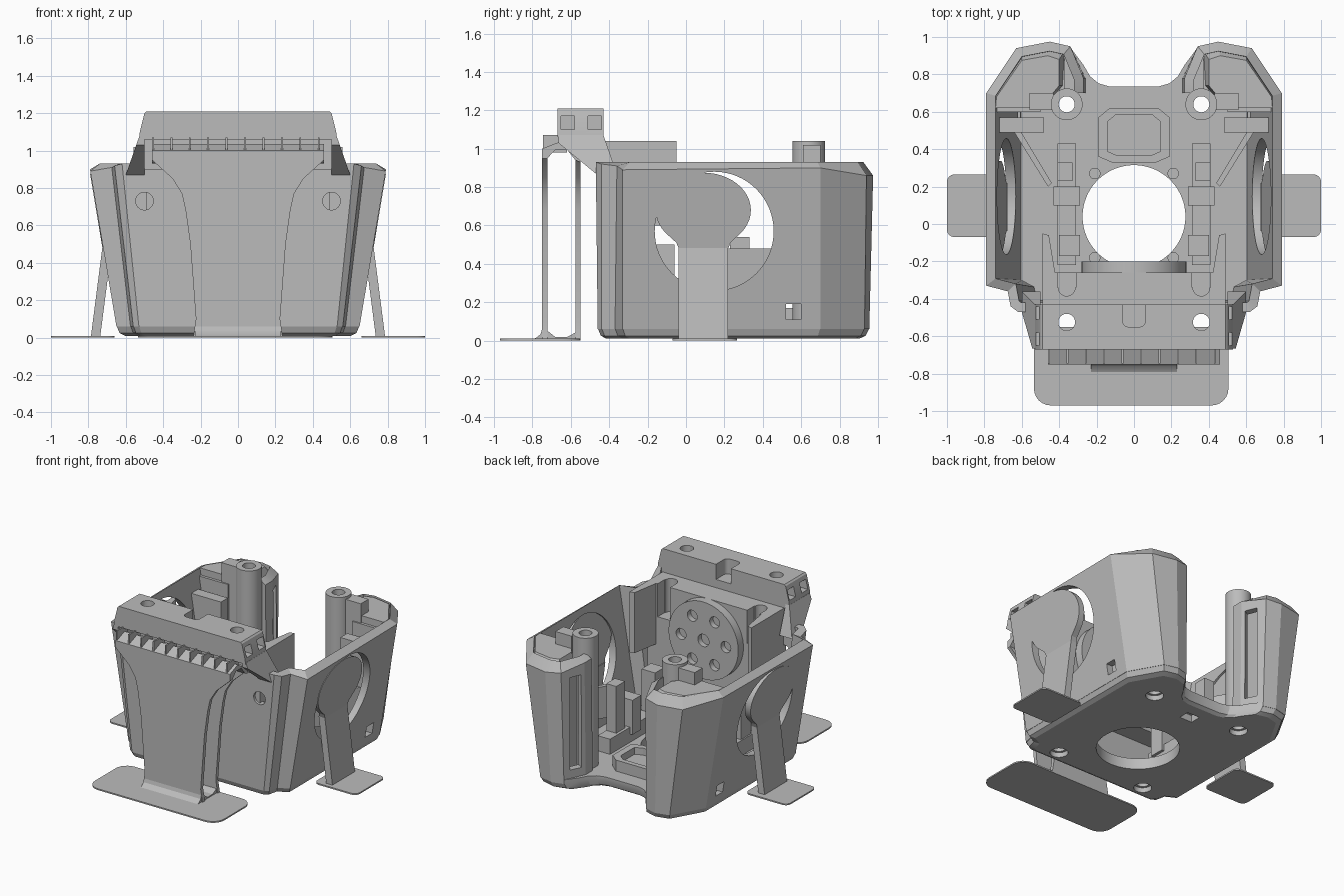
import bpy, bmesh, math
from mathutils import Vector

if "Cube" in bpy.data.objects:
    bpy.data.objects.remove(bpy.data.objects["Cube"])

grey = bpy.data.materials.new("plain grey")
grey.diffuse_color = (0.5, 0.5, 0.5, 1)
grey.use_nodes = True
grey.node_tree.nodes["Principled BSDF"].inputs["Base Color"].default_value = grey.diffuse_color


def bake(o):
    """Apply all modifiers of an object."""
    dg = bpy.context.evaluated_depsgraph_get()
    me = bpy.data.meshes.new_from_object(o.evaluated_get(dg))
    o.modifiers.clear()
    o.data = me


def loft(name, rings):
    """Skin equal rings of points and cap both ends."""
    bm = bmesh.new()
    vs = [[bm.verts.new(p) for p in r] for r in rings]
    n = len(rings[0])
    for a, b in zip(vs, vs[1:]):
        for i in range(n):
            j = (i + 1) % n
            bm.faces.new((a[i], a[j], b[j], b[i]))
    bm.faces.new(vs[0][::-1])
    bm.faces.new(vs[-1])
    bmesh.ops.recalc_face_normals(bm, faces=bm.faces[:])
    me = bpy.data.meshes.new(name)
    bm.to_mesh(me)
    bm.free()
    me.materials.append(grey)
    o = bpy.data.objects.new(name, me)
    bpy.context.collection.objects.link(o)
    return o


def put(axis, p, t):
    return {'x': (t, p[0], p[1]), 'y': (p[0], t, p[1]), 'z': (p[0], p[1], t)}[axis]


def prism(name, pts, axis, a, b):
    return loft(name, [[put(axis, p, t) for p in pts] for t in (a, b)])


def box(name, x, y, z):
    return prism(name, [(x[0], y[0]), (x[1], y[0]), (x[1], y[1]), (x[0], y[1])], 'z', *z)


def wall_x(z):
    """Outer x of the leaning side wall."""
    return .65 + .14 * (z - .06) / .84


def lean_box(name, x, y, z):
    """Box whose outer side follows the inside of the wall."""
    return loft(name, [[(x, y[0], h), (wall_x(h) - .03, y[0], h), (wall_x(h) - .03, y[1], h), (x, y[1], h)] for h in z])


def ellipse(c, r, s=None, n=40):
    s = s or r
    return [(c[0] + r * math.cos(2 * math.pi * i / n), c[1] + s * math.sin(2 * math.pi * i / n)) for i in range(n)]


def cyl(name, c, r, axis, a, b, n=40):
    return prism(name, ellipse(c, r, n=n), axis, a, b)


def cut(o, *cutters):
    for c in cutters:
        m = o.modifiers.new("cut", 'BOOLEAN')
        m.operation, m.solver, m.object = 'DIFFERENCE', 'EXACT', c
    bake(o)
    for c in cutters:
        bpy.data.objects.remove(c)
    return o


def mirror(o):
    o.modifiers.new("mirror", 'MIRROR')
    bake(o)
    return o


def both(half):
    return half + [(-x, y) for x, y in half[::-1]]


def rounded(x0, x1, y0, y1, r):
    pts = []
    for k, (cx, cy) in enumerate([(x1 - r, y1 - r), (x0 + r, y1 - r), (x0 + r, y0 + r), (x1 - r, y0 + r)]):
        for i in range(7):
            a = math.pi / 2 * (k + i / 6)
            pts.append((cx + r * math.cos(a), cy + r * math.sin(a)))
    return pts


def inset(path, d):
    """Offset an open path to its left with mitred corners."""
    out = []
    for i, p in enumerate(path):
        p = Vector(p)
        ns = []
        for a, b in zip(path[max(i - 1, 0):i + 1], path[max(i - 1, 0) + 1:i + 2]):
            e = (Vector(b) - Vector(a)).normalized()
            ns.append(Vector((-e.y, e.x)))
        m = sum(ns, Vector((0, 0))).normalized()
        out.append(p + m * d / max(0.5, m.dot(ns[0])))
    return out


# Leaning outer wall, front centre round to the open back
top = [(0, -.47), (.62, -.47), (.66, -.44), (.675, -.36), (.79, -.33),
       (.79, .7), (.63, .94), (.45, .975), (.34, .95), (.27, .78), (.27, .7)]
low = [(0, -.46), (.53, -.46), (.56, -.44), (.575, -.37), (.65, -.33),
       (.65, .7), (.52, .93), (.42, .955), (.33, .93), (.26, .78), (.26, .7)]
top_z = [.93, .93, .92, .91, .89, .9, .86, .86, .87, .9, .9]
rings = [[(*a, .06), (*b, z), (*c, .93), (*d, .06)]
         for a, b, z, c, d in zip(low, top, top_z, inset(top, .05), inset(low, .05))]
wall = cut(loft("outer_wall", rings),
           cyl("c", (.147, .57), .31, 'x', .5, 1.0, 64),
           box("c", (.5, 1), (.52, .6), (.11, .19)),
           prism("c", [(.2, .85), (.25, .92), (.4, .84), (.34, .77)], 'z', .15, .82),
           cyl("c", (.5, .73), .047, 'y', -.6, -.3))
mirror(wall)

# Base plate with rounded lower rim, round opening and screw holes
plan = both(low[1:9] + [(.27, .85), (.235, .79), (.19, .752), (.13, .735)])
base = loft("base_plate", [[(x * (1 - i), .2 + (y - .2) * (1 - i), z) for x, y in plan]
                           for i, z in ((.07, .01), (.025, .025), (0, .065), (0, .09))])
holes = [cyl("c", (0, .04), .275, 'z', -.1, .3, 64), box("c", (-.05, .05), (.53, .61), (-.1, .06))]
for s in (-1, 1):
    for y in (.64, -.34):
        holes += [cyl("c", (s * .36, y), .043, 'z', -.1, .3, 24), cyl("c", (s * .36, y), .06, 'z', -.1, .045, 24)]
    holes += [cyl("c", (s * .21, y), .028, 'z', .05, .3, 20) for y in (.27, -.18)]
cut(base, *holes)

# Closed caps over the rear corners, sloped outwards
cap = [(.76, .62), (.76, .69), (.61, .915), (.45, .945), (.37, .93), (.38, .74), (.5, .62)]
cap_top = [(.74, .62), (.735, .68), (.6, .875), (.46, .9), (.4, .88), (.4, .74), (.5, .62)]
mirror(loft("rear_corner_cap", [[(*p, .85) for p in cap], [(*p, .93) for p in cap_top]]))

# Rear screw pillars and their webs
mirror(cut(cyl("rear_pillar", (.36, .64), .085, 'z', .06, 1.04),
           cyl("c", (.36, .64), .043, 'z', -.1, 1.2, 24)))
mirror(box("pillar_web", (.43, .56), (.61, .7), (.08, 1.02)))
mirror(lean_box("rear_web", .5, (.6, .63), (.08, .88)))
mirror(box("pillar_back_rib", (.37, .4), (.71, .91), (.08, .86)))

# Top block with screw holes, side windows and centre notch
block = prism("top_block", both([(.53, 1.06), (.525, 1.1), (.5, 1.2), (.49, 1.21)]), 'y', -.67, -.43)
cuts = [prism("c", rounded(-.06, .06, -.55, -.4, .03), 'z', 1.1, 1.3)]
for s in (-1, 1):
    cuts.append(cyl("c", (s * .36, -.525), .045, 'z', 1, 1.3, 24))
    cuts += [box("c", sorted((s * .44, s * .6)), y, (1.1, 1.17)) for y in ((-.65, -.58), (-.51, -.44))]
cut(block, *cuts)
box("block_backing", (-.5, .5), (-.48, -.43), (.9, 1.08))

# Legs carrying the block on the shell
leg = [(-.665, 1.07), (-.43, 1.07), (-.36, .87), (-.47, .87), (-.665, 1.03)]
mirror(loft("block_leg", [[(.5, y, z) for y, z in leg],
                          [(.53 + (1.07 - z) * .35, y, z) for y, z in leg]]))

# Mount behind the front wall
mount = box("motor_mount", (-.49, .49), (-.45, -.26), (.4, 1.04))
cut(mount, *[cyl("c", (s * .36, -.34), .045, 'z', .8, 1.2, 24) for s in (-1, 1)],
    *[box("c", sorted((s * .31, s * .41)), (-.34, -.2), (.8, 1.2)) for s in (-1, 1)])
disc = cyl("motor_disc", (0, .76), .28, 'y', -.27, -.2, 64)
cut(disc, cyl("c", (0, .76), .045, 'y', -.24, 0, 24),
    *[cyl("c", (.18 * math.cos(i * math.pi / 3), .76 + .18 * math.sin(i * math.pi / 3)), .04, 'y', -.24, 0, 24)
      for i in range(6)])
mirror(prism("side_fin", [(.49, -.27), (.49, -.05), (.455, -.06), (.42, -.27)], 'z', .6, 1.04))

# Front support: two thin sheets, bridge, comb teeth and foot
sheet = both([(.24, .005), (.225, .1), (.255, .5), (.28, .68), (.3, .77), (.35, .85), (.46, .95), (.46, .98)])
prism("front_support_sheet", sheet, 'y', -.75, -.722)
prism("rear_support_sheet", sheet, 'y', -.576, -.55)
prism("support_bridge", [(-.75, .96), (-.75, 1), (-.66, 1.035), (-.55, .97), (-.55, .93), (-.576, .94),
                         (-.62, .995), (-.68, .995), (-.722, .95)], 'x', -.46, .46)
for i in range(10):
    x = -.455 + i * .0985
    prism("comb_tooth", [(-.745, .98), (-.745, 1.07), (-.62, 1.07), (-.62, .98)], 'x', x - .005, x + .005)
prism("foot_fillet", [(-.75, .06), (-.757, .035), (-.775, .018), (-.79, .01), (-.79, .002), (-.55, .002),
                      (-.55, .05), (-.58, .04), (-.62, .018), (-.68, .018), (-.72, .05)], 'x', -.23, .23)
prism("front_foot", rounded(-.535, .505, -.97, -.55, .09), 'z', 0, .01)


# Side supports: paddle in the wall opening flowing into a stem, and foot
def support_x(z):
    return wall_x(z) + .005 if z > .48 else .787 - .06 * z / .48


outline = [p for p in ellipse((.09, .68), .248, .195, 48) if p[1] > .53]
outline.sort(key=lambda p: (math.atan2(p[1] - .68, p[0] - .09) + math.pi / 2) % (2 * math.pi))
neck = [(-.05, .51), (-.038, .481)]
plate = outline + neck + [(.182 - y, z) for y, z in neck[::-1]]
mirror(loft("side_paddle", [[(support_x(z) - t, y, z) for y, z in plate] for t in (0, .045)]))
mirror(loft("side_stem", [[(x - .05, -.038, z), (x, -.038, z), (x, .22, z), (x - .05, .22, z)]
                          for x, z in ((.787, .002), (support_x(.481), .483))]))
mirror(prism("side_foot", rounded(.66, 1, -.07, .265, .04), 'z', 0, .01))

# Inner details: octagonal tray, rails, clips and braces
tray = both([(.12, .33), (.19, .36), (.19, .57), (.13, .62)])
cut(prism("inner_tray", tray, 'z', .08, .17),
    prism("c", [(x * .75, .475 + (y - .475) * .75) for x, y in tray], 'z', .12, .3))
mirror(box("inner_rail", (.31, .41), (-.22, .43), (.08, .2)))
mirror(box("inner_clip", (.33, .41), (.23, .33), (.15, .54)))
mirror(box("inner_clip_cap", (.29, .43), (.1, .2), (.15, .4)))
mirror(box("front_clip", (.29, .4), (-.17, -.06), (.15, .5)))
mirror(prism("side_brace", [(.62, .52), (.64, .49), (.46, .2), (.44, .22)], 'z', .25, .48))
mirror(lean_box("brace_block", .48, (.49, .57), (.4, .8)))

# Smooth curved faces, keep edges sharp
for o in bpy.data.objects:
    o.select_set(True)
    bpy.context.view_layer.objects.active = o
bpy.ops.object.shade_smooth_by_angle(angle=math.radians(20))
